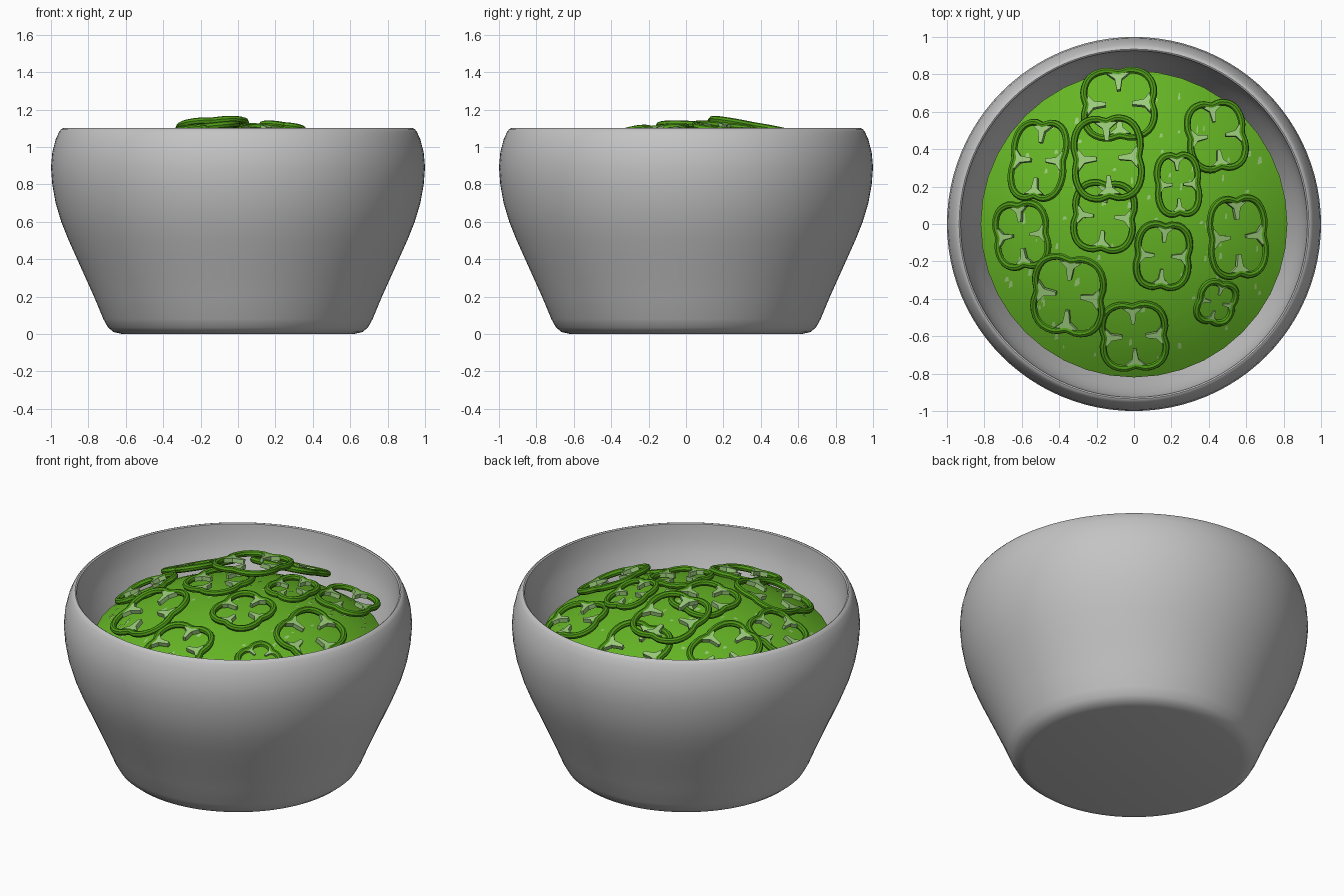
import bpy, bmesh, math, random
from mathutils import Vector, Matrix

if "Cube" in bpy.data.objects:
    bpy.data.objects.remove(bpy.data.objects["Cube"])

random.seed(4)


def material(name, rgb):
    m = bpy.data.materials.new(name)
    m.diffuse_color = (*rgb, 1)
    m.use_nodes = True
    m.node_tree.nodes["Principled BSDF"].inputs["Base Color"].default_value = m.diffuse_color
    return m


GREY = material("bowl grey", (0.55, 0.55, 0.55))
GREEN = material("leaf green", (0.13, 0.46, 0.018))
SKIN = material("pepper skin green", (0.075, 0.32, 0.008))
PALE = material("pale rib green", (0.33, 0.60, 0.20))


def make_object(name, bm, mats, angle=40):
    bmesh.ops.recalc_face_normals(bm, faces=bm.faces)
    me = bpy.data.meshes.new(name)
    bm.to_mesh(me)
    bm.free()
    for m in mats:
        me.materials.append(m)
    ob = bpy.data.objects.new(name, me)
    bpy.context.collection.objects.link(ob)
    bpy.ops.object.select_all(action='DESELECT')
    ob.select_set(True)
    bpy.context.view_layer.objects.active = ob
    if angle:
        bpy.ops.object.shade_smooth_by_angle(angle=math.radians(angle))
    return ob


def lathe(name, profile, mat, steps, angle=40):
    bm = bmesh.new()
    vs = [bm.verts.new((r, 0, z)) for r, z in profile]
    es = [bm.edges.new(p) for p in zip(vs, vs[1:])]
    bmesh.ops.spin(bm, geom=vs + es, axis=(0, 0, 1), cent=(0, 0, 0),
                   steps=steps, angle=math.tau)
    bmesh.ops.remove_doubles(bm, verts=bm.verts, dist=1e-4)
    return make_object(name, bm, [mat], angle)


# Bowl: outside wall, rounded rim and inside wall in one profile
lathe("bowl", [(0, 0), (0.62, 0), (0.665, 0.01), (0.695, 0.035), (0.72, 0.08),
               (0.77, 0.2), (0.815, 0.3), (0.86, 0.4), (0.905, 0.5), (0.945, 0.6),
               (0.975, 0.7), (0.993, 0.8), (1.0, 0.89), (0.993, 0.97), (0.975, 1.04),
               (0.957, 1.08), (0.945, 1.096), (0.935, 1.1), (0.927, 1.095),
               (0.925, 1.07), (0.918, 1.0), (0.9, 0.93), (0.87, 0.85), (0.83, 0.76),
               (0.74, 0.55), (0.64, 0.3), (0.56, 0.12), (0, 0.1)], GREY, 96)

# Mound of greens
R, TOP, EDGE = 1.42, 1.085, 0.82


def dome_z(r):
    return TOP - R + math.sqrt(R * R - r * r)


lathe("greens_mound", [(EDGE * i / 10, dome_z(EDGE * i / 10)) for i in range(11)],
      GREEN, 40)


# Pepper ring outline: rounded square, pinched in at each rib
def outline(t, a, b):
    c, s = math.cos(t), math.sin(t)
    r = (abs(c) ** 3.2 + abs(s) ** 3.2) ** (-1 / 3.2)
    off = (t + math.pi / 4) % (math.pi / 2) - math.pi / 4
    r *= 1 - 0.09 * math.exp(-(off / 0.2) ** 2)
    return Vector((a * r * c, b * r * s, 0))


def pepper_ring(name, x, y, a, b, lift, lean, rot):
    bm = bmesh.new()
    n, sides, tube = 48, 8, 0.019
    a, b = a - tube, b - tube
    # Skin tube
    rings = []
    for i in range(n):
        t = math.tau * i / n
        p = outline(t, a, b)
        d = (outline(t + 0.03, a, b) - outline(t - 0.03, a, b)).normalized()
        side = Vector((d.y, -d.x, 0))
        rings.append([bm.verts.new(p + side * tube * math.cos(math.tau * k / sides)
                                   + Vector((0, 0, tube * math.sin(math.tau * k / sides))))
                      for k in range(sides)])
    for i in range(n):
        q, w = rings[i], rings[(i + 1) % n]
        for k in range(sides):
            m = (k + 1) % sides
            bm.faces.new((q[k], q[m], w[m], w[k]))
    # Four tapered pale ribs pointing inward
    size = (a + b) / 0.36
    shape = [(-0.055, 0.005), (-0.018, 0.035), (-0.009, 0.095),
             (0.009, 0.095), (0.018, 0.035), (0.055, 0.005)]
    for j in range(4):
        t = math.tau * j / 4
        p = outline(t, a, b)
        inward = -p.normalized()
        tangent = Vector((-inward.y, inward.x, 0))
        low, high = [[bm.verts.new(p + tangent * u * size + inward * v * size
                                   + Vector((0, 0, z))) for u, v in shape]
                     for z in (-0.012, 0.014)]
        faces = [bm.faces.new(low), bm.faces.new(high)]
        for k in range(6):
            m = (k + 1) % 6
            faces.append(bm.faces.new((low[k], low[m], high[m], high[k])))
        for f in faces:
            f.material_index = 1
    # Lay the ring on the mound, leaning with its slope
    r = math.hypot(x, y)
    z = dome_z(r)
    normal = Vector((x * lean, y * lean, z - TOP + R)).normalized()
    turn = Vector((0, 0, 1)).rotation_difference(normal).to_matrix().to_4x4()
    place = (Matrix.Translation((x, y, z + lift)) @ turn
             @ Matrix.Rotation(math.radians(rot), 4, 'Z'))
    bmesh.ops.transform(bm, matrix=place, verts=bm.verts)
    make_object(name, bm, [SKIN, PALE])


# x, y, half width, half depth, lift, lean, turn
RINGS = [(-0.08, 0.64, 0.21, 0.22, 0.06, 0.9, 2),
         (-0.14, 0.35, 0.20, 0.24, 0.07, 0.7, 3),
         (-0.16, 0.04, 0.18, 0.20, 0.03, 0.9, -5),
         (-0.51, 0.34, 0.17, 0.23, 0.05, 0.95, -5),
         (-0.60, -0.06, 0.17, 0.19, 0.03, 1, 6),
         (-0.35, -0.38, 0.21, 0.23, 0.03, 1, -6),
         (0.0, -0.60, 0.19, 0.20, 0.025, 0.7, 3),
         (0.155, -0.17, 0.16, 0.19, 0.015, 1, -4),
         (0.235, 0.21, 0.13, 0.18, 0.05, 0.7, 3),
         (0.44, 0.47, 0.17, 0.20, 0.05, 0.5, 8),
         (0.555, -0.07, 0.18, 0.23, 0.03, 1, 4),
         (0.44, -0.42, 0.12, 0.13, -0.004, 1, -15)]
for i, ring in enumerate(RINGS):
    pepper_ring(f"pepper_ring_{i + 1}", *ring)

# Small pale flecks showing through the greens
bm = bmesh.new()
for i in range(90):
    r, t = 0.77 * math.sqrt(random.random()), random.uniform(0, math.tau)
    x, y = r * math.cos(t), r * math.sin(t)
    w, h = random.uniform(0.004, 0.012), random.uniform(0.008, 0.022)
    vs = []
    for u, v in ((-w, -h), (w, -h * 0.6), (w * 0.7, h), (-w * 0.5, h * 0.8)):
        px, py = x + u, y + v
        vs.append(bm.verts.new((px, py, dome_z(math.hypot(px, py)) + 0.003)))
    bm.faces.new(vs)
make_object("pale_flecks", bm, [PALE], 0)
